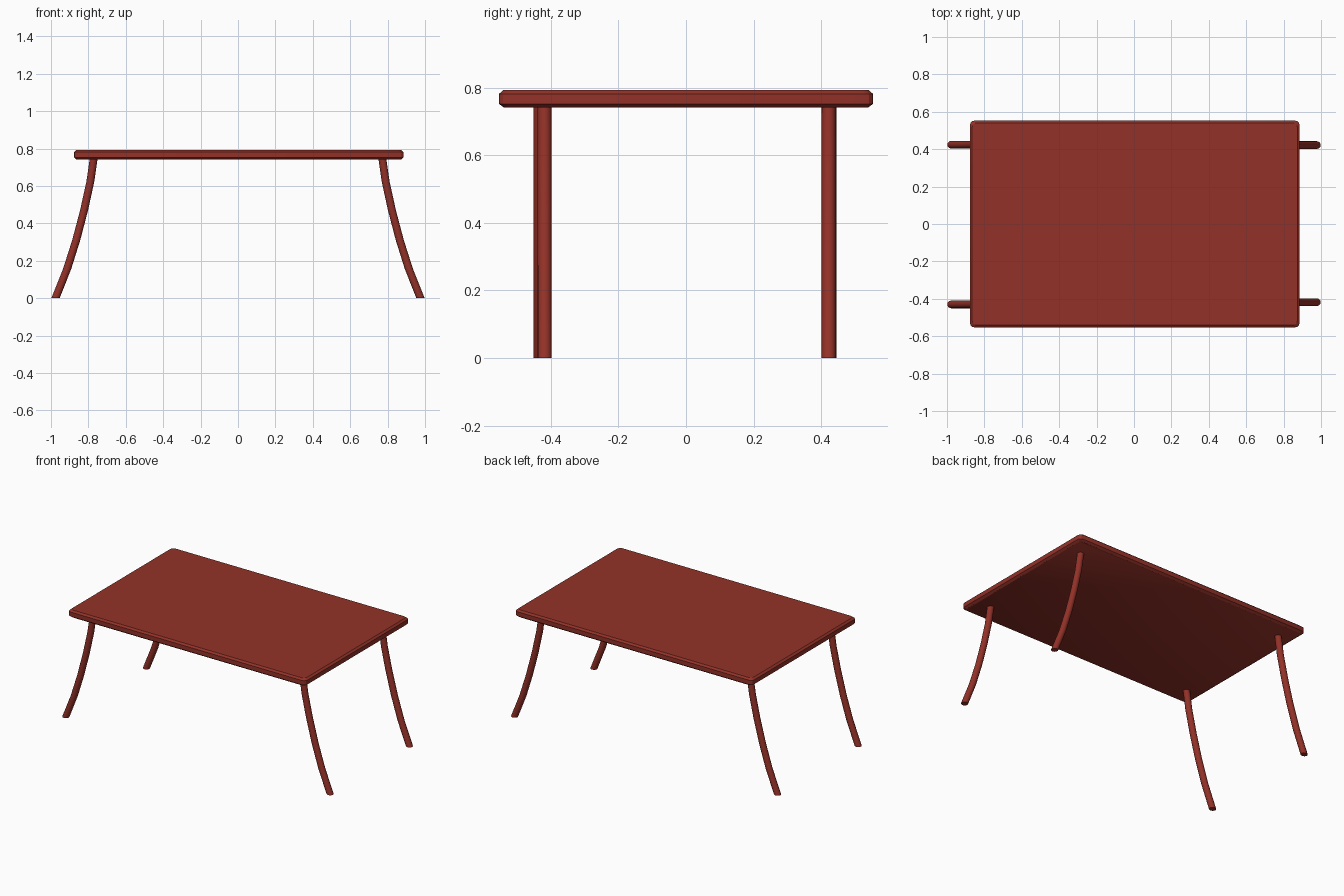
import bpy, bmesh, math

if "Cube" in bpy.data.objects:
    bpy.data.objects.remove(bpy.data.objects["Cube"])

# One dark red paint for the whole table
red = bpy.data.materials.new("dark_red")
red.diffuse_color = (0.29, 0.031, 0.021, 1)
red.use_nodes = True
red.node_tree.nodes["Principled BSDF"].inputs["Base Color"].default_value = red.diffuse_color


def add_object(name, bm, angle):
    bmesh.ops.recalc_face_normals(bm, faces=bm.faces)
    mesh = bpy.data.meshes.new(name)
    bm.to_mesh(mesh)
    bm.free()
    mesh.materials.append(red)
    obj = bpy.data.objects.new(name, mesh)
    bpy.context.collection.objects.link(obj)
    bpy.ops.object.select_all(action='DESELECT')
    obj.select_set(True)
    bpy.context.view_layer.objects.active = obj
    bpy.ops.object.shade_smooth_by_angle(angle=math.radians(angle))
    return obj


def rounded_rect(hx, hy, r, steps=3):
    # Outline of a rectangle with softened corners
    pts = []
    for sx, sy, start in ((1, 1, 0), (-1, 1, 90), (-1, -1, 180), (1, -1, 270)):
        for i in range(steps + 1):
            a = math.radians(start + 90 * i / steps)
            pts.append((sx * (hx - r) + r * math.cos(a),
                        sy * (hy - r) + r * math.sin(a)))
    return pts


def loft(rings):
    # Skin closed rings of points and cap both ends
    bm = bmesh.new()
    loops = [[bm.verts.new(p) for p in ring] for ring in rings]
    n = len(loops[0])
    for a, b in zip(loops, loops[1:]):
        for i in range(n):
            j = (i + 1) % n
            bm.faces.new((a[i], a[j], b[j], b[i]))
    bm.faces.new(loops[0])
    bm.faces.new(loops[-1])
    return bm


# Table top: slab with bevelled rim (z, inset)
rim = [(0.741, 0.014), (0.752, 0.0), (0.781, 0.0), (0.792, 0.012)]
rings = [[(x + 0.004, y, z) for x, y in rounded_rect(0.881 - d, 0.553 - d, 0.024)]
         for z, d in rim]
add_object("table_top", loft(rings), 30)

# Legs: round tubes splaying outwards in x, flat on the ground (z, x centre)
path = [(0.0, 0.976), (0.155, 0.914), (0.31, 0.865),
        (0.47, 0.823), (0.62, 0.790), (0.75, 0.771)]
R, SIDES = 0.0207, 16


def leg(name, side, y):
    rings = []
    for k, (z, x) in enumerate(path):
        z0, x0 = path[max(k - 1, 0)]
        z1, x1 = path[min(k + 1, len(path) - 1)]
        stretch = math.hypot(1, (x1 - x0) / (z1 - z0))
        rings.append([(side * x + R * stretch * math.cos(t), y + R * math.sin(t), z)
                      for t in (2 * math.pi * i / SIDES for i in range(SIDES))])
    add_object(name, loft(rings), 40)


for name, side, y in (("front_left_leg", -1, -0.430), ("front_right_leg", 1, -0.418),
                      ("back_left_leg", -1, 0.424), ("back_right_leg", 1, 0.422)):
    leg(name, side, y)
